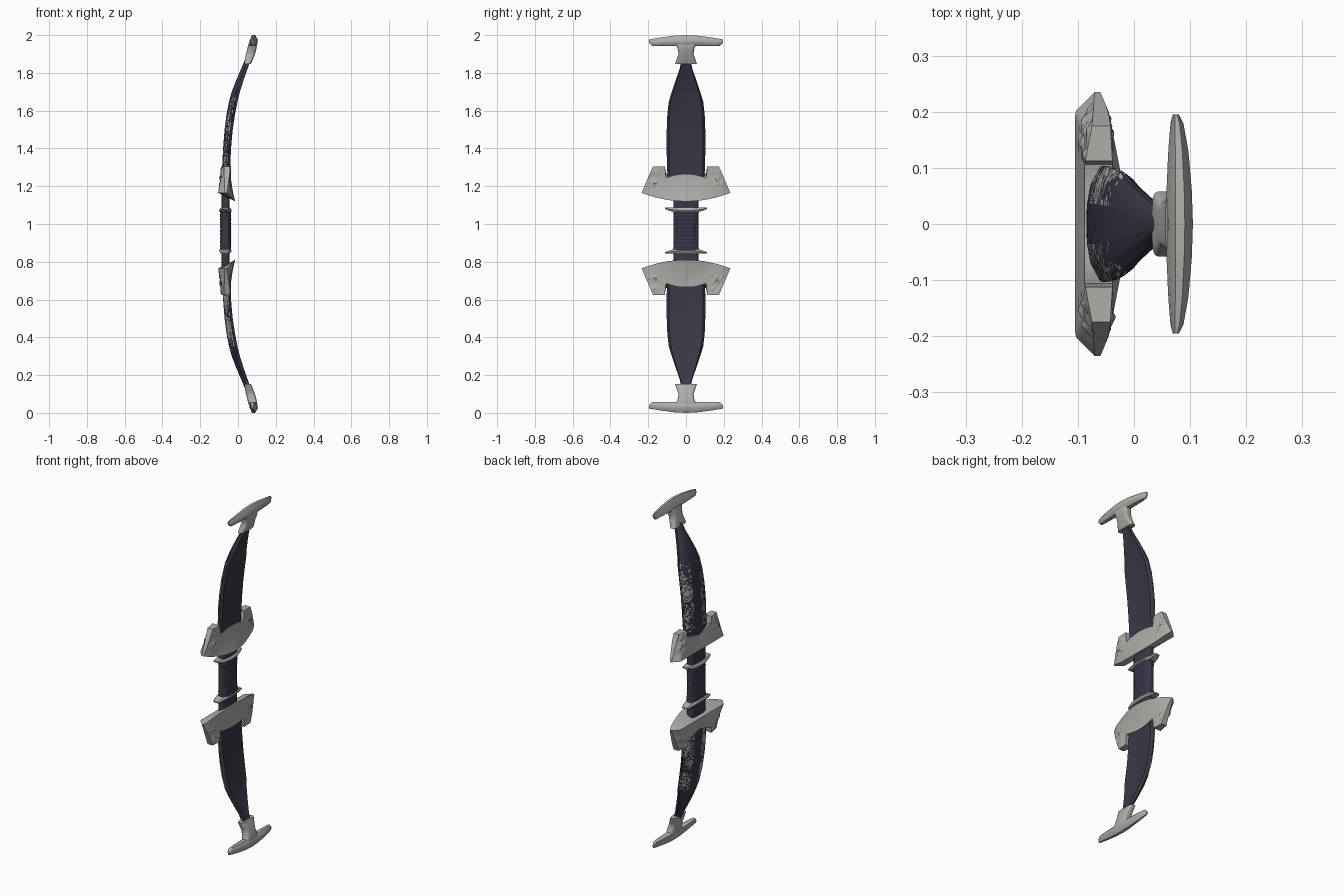
import bpy, bmesh, math
from mathutils import Vector, noise

if "Cube" in bpy.data.objects:
    bpy.data.objects.remove(bpy.data.objects["Cube"])


def mat(name, rgb):
    m = bpy.data.materials.new(name)
    m.diffuse_color = (*rgb, 1)
    m.use_nodes = True
    m.node_tree.nodes["Principled BSDF"].inputs["Base Color"].default_value = m.diffuse_color
    return m


NAVY = mat("dark navy", (0.042, 0.038, 0.060))
WRAP = mat("grip navy", (0.036, 0.034, 0.062))
SILVER = mat("pale metal", (0.42, 0.43, 0.40))


def interp(keys, t):
    """Piecewise linear lookup; each key is (t, value, value, ...)."""
    if t <= keys[0][0]:
        return keys[0][1:]
    for a, b in zip(keys, keys[1:]):
        if t <= b[0]:
            f = (t - a[0]) / (b[0] - a[0])
            return [p + (q - p) * f for p, q in zip(a[1:], b[1:])]
    return keys[-1][1:]


def loft(name, rings, mats, mirror=None, angle=35, rule=None):
    """Skin closed rings; mirror reflects z about the given height."""
    bm = bmesh.new()
    rows = []
    for ring in rings:
        rows.append([bm.verts.new((x, y, z if mirror is None else 2 * mirror - z))
                     for x, y, z in ring])
    n = len(rows[0])
    for a, b in zip(rows, rows[1:]):
        for i in range(n):
            j = (i + 1) % n
            bm.faces.new((a[i], a[j], b[j], b[i]))
    bm.faces.new(rows[0])
    bm.faces.new(rows[-1])
    bmesh.ops.recalc_face_normals(bm, faces=bm.faces)
    if rule:
        for f in bm.faces:
            f.material_index = rule(f)
    me = bpy.data.meshes.new(name)
    bm.to_mesh(me)
    bm.free()
    me.shade_smooth()
    me.set_sharp_from_angle(angle=math.radians(angle))
    for m in mats:
        me.materials.append(m)
    ob = bpy.data.objects.new(name, me)
    bpy.context.collection.objects.link(ob)
    return ob


# Limb: height, half width, back x, front x
LIMB = [(1.235, .098, -.085, -.042), (1.30, .10, -.084, -.041), (1.40, .103, -.079, -.037),
        (1.50, .102, -.071, -.028), (1.58, .099, -.061, -.016), (1.65, .091, -.047, -.002),
        (1.70, .075, -.033, .010), (1.76, .055, -.010, .029), (1.82, .034, .016, .050),
        (1.88, .020, .040, .072)]
# Half of the limb cross-section: (width fraction, back-to-front fraction)
SECT = [(0, 0), (.35, .02), (.72, .17), (1, .52), (1, .70), (.88, 1), (.45, .93), (0, .9)]


def limb_ring(z):
    w, xb, xf = interp(LIMB, z)
    half = []
    for a, b in zip(SECT, SECT[1:]):
        for k in range(4):
            f = k / 4
            half.append((a[0] + (b[0] - a[0]) * f, a[1] + (b[1] - a[1]) * f))
    half.append(SECT[-1])
    full = half + [(-p, q) for p, q in reversed(half[1:-1])]
    return [(xb + q * (xf - xb), p * w, z) for p, q in full]


def flecks(f):
    """Worn metal flecks near the back edges of the limb."""
    c = f.calc_center_median()
    h = abs(c.z - 1)
    if f.normal.x > 0.3 or not .28 < h < .67 or abs(c.y) < .035:
        return 0
    patch = noise.noise(Vector((c.x * 8, c.y * 14, c.z * 14)))
    grain = noise.noise(Vector((c.x * 110, c.y * 110, c.z * 110)))
    return 1 if grain + .7 * patch > .12 else 0


# Bracket: flared guard where limb meets grip
def bracket_ring(s):
    a = abs(s)
    front0, back0 = interp([(0, -.015, -.105), (.35, -.022, -.105), (.85, -.045, -.105),
                            (1, -.060, -.070)], a)
    front1, back1 = interp([(0, -.038, -.088), (.6, -.038, -.088), (1, -.042, -.075)], a)
    ftop, btop = (1.305, 1.305) if a > .63 else (1.262 - .05 * a * a, 1.24 + .05 * a)
    fbot, bbot = 1.12 + .045 * a * a, 1.165
    pts = []
    n = 14
    for side in (0, 1):
        for k in range(n + 1):
            v = k / n if side == 0 else 1 - k / n
            y = s * (.235 - .06 * v)
            if side == 0:
                x = front1 + (front0 - front1) * (1 - v) ** 1.6
                z = fbot + (ftop - fbot) * v
            else:
                x = back0 + (back1 - back0) * v
                z = bbot + (btop - bbot) * v
            # lumpy relief on the ears
            if .64 < a < .97 and .3 < v < .95:
                d = abs(noise.noise(Vector((y * 45, z * 45, side * 5)))) * .016 - .004
                x += d if side == 0 else -d
            pts.append((x, y, z))
    return pts


# Tip: stem and crossbar
STEM = [(1.848, .058, .032, .068), (1.87, .050, .036, .078), (1.90, .040, .042, .090),
        (1.93, .045, .050, .099), (1.955, .056, .056, .100)]
# |y|, bottom z, top z, back x, front x
BAR = [(0, 1.938, 2.0, .057, .105), (.06, 1.943, 1.997, .058, .103), (.13, 1.943, 1.988, .061, .097),
       (.18, 1.943, 1.980, .065, .088), (.195, 1.958, 1.977, .069, .080)]


def box_ring(w, xb, xf, z, e=.45, n=20):
    """Rounded rectangular ring lying in the xy plane."""
    pts = []
    for k in range(n):
        t = 2 * math.pi * (k + .5) / n
        c, s = math.cos(t), math.sin(t)
        pts.append(((xb + xf) / 2 + (xf - xb) / 2 * math.copysign(abs(c) ** e, c),
                    w * math.copysign(abs(s) ** e, s), z))
    return pts


def bar_ring(y):
    zb, zt, xb, xf = interp(BAR, abs(y))
    shape = [(0, .1), (.1, .55), (.35, 1), (.7, 1), (1, .6), (.95, .25), (.7, 0), (.2, 0)]
    return [(xb + p * (xf - xb), y, zb + q * (zt - zb)) for p, q in shape]


def collar_ring(y):
    """Hexagonal collar section, thinning and lifting to pointed ends."""
    a = abs(y) / .11
    h = .013 - .009 * a ** 3
    d = .034 - .018 * a ** 3
    z = 1.071 + .012 * a * a
    return [(-.067 + d * c, y, z + h * q) for c, q in
            ((1, 0), (.75, 1), (-.75, 1), (-1, 0), (-.75, -1), (.75, -1))]


def spread(lo, hi, n):
    return [lo + (hi - lo) * i / n for i in range(n + 1)]


for label, tip_mirror, mid_mirror in (("upper", None, None), ("lower", 1.0, .965)):
    loft(label + "_limb", [limb_ring(z) for z in spread(1.235, 1.88, 110)],
         [NAVY, SILVER], tip_mirror, 28, flecks)
    loft(label + "_bracket", [bracket_ring(s) for s in spread(-1, 1, 56)],
         [SILVER], mid_mirror, 40)
    loft(label + "_tip_stem", [box_ring(*interp(STEM, z), z) for z in spread(1.848, 1.955, 10)],
         [SILVER], tip_mirror, 40)
    loft(label + "_tip_bar", [bar_ring(y) for y in spread(-.195, .195, 26)],
         [SILVER], tip_mirror, 45)
    loft(label + "_collar", [collar_ring(y) for y in spread(-.11, .11, 20)],
         [SILVER], mid_mirror, 40)

# Riser core running between the brackets
loft("riser", [box_ring(.066, -.088, -.044, z) for z in (.72, .965, 1.21)], [NAVY])

# Wrapped grip, waisted with shallow cord ridges
GRIP = [(.855, .070), (.90, .064), (.95, .056), (.985, .056), (1.03, .064), (1.075, .070)]
rings = []
for z in spread(.855, 1.075, 88):
    r = .0025 * abs(math.sin((z - .855) / .22 * math.pi * 11))
    w = interp(GRIP, z)[0]
    rings.append(box_ring(w - .002 + r, -.093 - r, -.038 + r, z, .6, 24))
loft("grip", rings, [WRAP], None, 50)
